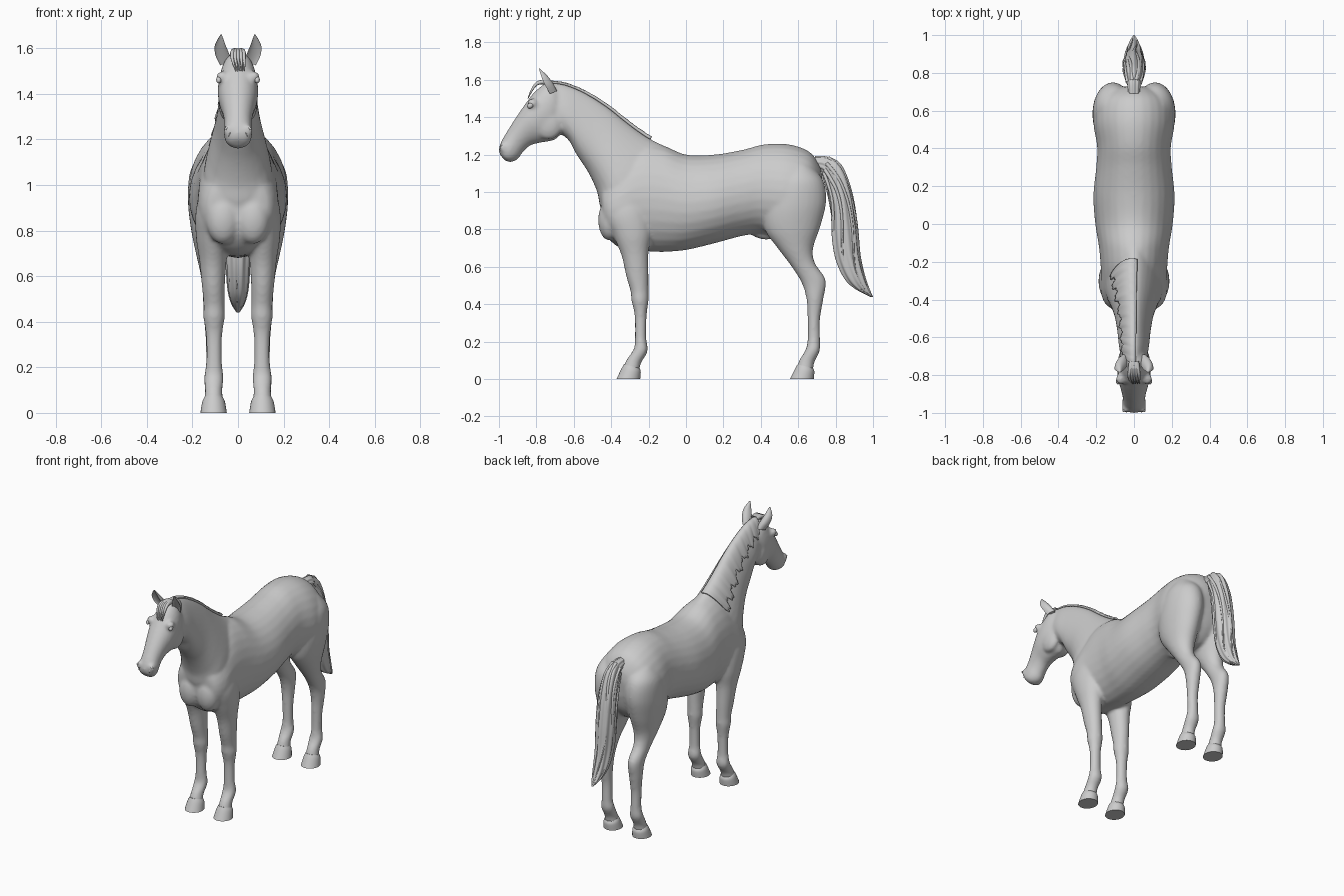
import bpy, bmesh, math
from mathutils import Matrix, Vector

cube = bpy.data.objects.get("Cube")
if cube:
    bpy.data.objects.remove(cube, do_unlink=True)

coat = bpy.data.materials.new("plain_grey")
coat.use_nodes = True
grey = (.6, .6, .6, 1)
coat.diffuse_color = grey
coat.node_tree.nodes["Principled BSDF"].inputs["Base Color"].default_value = grey


def sample(stations, t):
    """Smooth interpolation between the cross-section stations."""
    last = len(stations) - 1
    i = min(int(t), last - 1)
    f = t - i
    quad = [stations[min(max(k, 0), last)] for k in range(i - 1, i + 3)]
    return [b + .5 * f * (c - a + f * (2*a - 5*b + 4*c - d + f * (3*(b - c) + d - a)))
            for a, b, c, d in zip(*quad)]


def section_point(station, angle, taper=0, cup=False, ridge=0, side=1, grow=1):
    """Station = near edge y z, far edge y z, half width, optional centre x."""
    y1, z1, y2, z2, width = station[:5]
    x = station[5] if len(station) > 5 else 0
    along, across = math.cos(angle), math.sin(angle)
    grow *= 1 + ridge * math.cos(9 * angle)
    depth = along * (-.35 if cup and along > 0 else 1) * grow / 2
    return Vector((side * (x + width * across * grow * (1 - taper * along)),
                   (y1 + y2) / 2 + (y1 - y2) * depth,
                   (z1 + z2) / 2 + (z1 - z2) * depth))


def loft(bm, stations, count=28, steps=6, **shape):
    rings = []
    total = (len(stations) - 1) * steps
    for k in range(total + 1):
        station = sample(stations, k / steps)
        rings.append([bm.verts.new(section_point(station, math.tau * j / count, **shape))
                      for j in range(count)])
    for r, s in zip(rings, rings[1:]):
        for j in range(count):
            n = (j + 1) % count
            bm.faces.new((r[j], r[n], s[n], s[j]))
    bm.faces.new(rings[0])
    bm.faces.new(rings[-1])


def ball(bm, centre, size, tilt=0):
    place = (Matrix.Translation(centre) @ Matrix.Rotation(tilt, 4, "X")
             @ Matrix.Diagonal((*size, 1)))
    bmesh.ops.create_uvsphere(bm, u_segments=20, v_segments=12, radius=1, matrix=place)


def finish(name, bm, sharp=60):
    bmesh.ops.recalc_face_normals(bm, faces=bm.faces)
    mesh = bpy.data.meshes.new(name)
    bm.to_mesh(mesh)
    bm.free()
    obj = bpy.data.objects.new(name, mesh)
    bpy.context.collection.objects.link(obj)
    mesh.materials.append(coat)
    bpy.ops.object.select_all(action="DESELECT")
    obj.select_set(True)
    bpy.context.view_layer.objects.active = obj
    bpy.ops.object.shade_smooth_by_angle(angle=math.radians(sharp))
    return obj


def strand(name, points, radius):
    """A lock of hair that tapers towards its end."""
    curve = bpy.data.curves.new(name, "CURVE")
    curve.dimensions = "3D"
    curve.bevel_depth = radius
    curve.bevel_resolution = 2
    curve.resolution_u = 6
    spline = curve.splines.new("NURBS")
    spline.points.add(len(points) - 1)
    spline.use_endpoint_u = True
    spline.order_u = 3
    for k, (point, co) in enumerate(zip(spline.points, points)):
        point.co = (*co, 1)
        point.radius = 1 - .85 * k / (len(points) - 1)
    curve.materials.append(coat)
    bpy.context.collection.objects.link(bpy.data.objects.new(name, curve))


torso = [(-.455, .95, -.45, .84, .07), (-.45, 1.05, -.42, .76, .14),
         (-.38, 1.14, -.35, .70, .175), (-.26, 1.25, -.24, .685, .175),
         (-.13, 1.25, -.12, .68, .185), (0, 1.2, 0, .69, .205),
         (.15, 1.2, .15, .725, .215), (.3, 1.225, .3, .765, .2),
         (.42, 1.255, .4, .775, .195), (.55, 1.255, .52, .75, .215),
         (.66, 1.215, .62, .76, .2), (.715, 1.14, .69, .84, .13),
         (.73, 1.07, .72, .94, .06)]
neck = [(-.1, 1.24, -.36, .8, .15), (-.2, 1.29, -.45, .9, .145),
        (-.3, 1.36, -.475, 1, .125), (-.42, 1.455, -.52, 1.1, .1),
        (-.54, 1.53, -.585, 1.2, .085), (-.65, 1.575, -.63, 1.28, .078),
        (-.74, 1.585, -.7, 1.33, .065)]
head = [(-.68, 1.56, -.655, 1.38, .05), (-.74, 1.585, -.66, 1.33, .075),
        (-.81, 1.535, -.7, 1.28, .088), (-.86, 1.47, -.77, 1.265, .084),
        (-.905, 1.405, -.83, 1.25, .07), (-.95, 1.335, -.87, 1.215, .06),
        (-.985, 1.275, -.9, 1.175, .061), (-1, 1.23, -.935, 1.16, .056),
        (-.995, 1.2, -.965, 1.165, .03)]
fore_leg = [(-.4, 1, -.2, 1.02, .055, .1), (-.43, .88, -.19, .9, .08, .105),
            (-.39, .77, -.185, .78, .075, .11), (-.345, .66, -.2, .68, .06, .11),
            (-.32, .55, -.2, .55, .05, .108), (-.297, .47, -.2, .47, .046, .105),
            (-.292, .42, -.2, .42, .047, .105), (-.275, .34, -.21, .34, .036, .105),
            (-.273, .22, -.212, .22, .035, .105), (-.28, .16, -.205, .15, .043, .106),
            (-.32, .1, -.24, .085, .038, .107), (-.34, .05, -.25, .04, .045, .107)]
hind_leg = [(.55, 1.16, .68, 1.13, .06, .1), (.46, 1.06, .735, 1.06, .1, .11),
            (.41, .92, .75, .95, .108, .112), (.42, .8, .72, .82, .092, .115),
            (.49, .7, .68, .7, .07, .115), (.565, .6, .69, .62, .05, .115),
            (.62, .51, .747, .53, .045, .11), (.645, .42, .735, .43, .041, .11),
            (.65, .32, .717, .32, .034, .108), (.65, .21, .717, .21, .034, .107),
            (.638, .155, .715, .15, .043, .107), (.605, .1, .685, .085, .038, .107),
            (.59, .05, .68, .04, .045, .107)]
hoof = [(-.332, .078, -.25, .06, .04, .107), (-.345, .055, -.242, .04, .05, .107),
        (-.372, 0, -.245, 0, .058, .107)]
tail = [(.69, 1.19, .69, 1.12, .03), (.76, 1.185, .735, 1.1, .035),
        (.83, 1.14, .76, 1, .05), (.885, 1, .775, .9, .058),
        (.915, .82, .78, .76, .058), (.93, .66, .8, .64, .052),
        (.955, .55, .845, .54, .045), (.98, .48, .9, .485, .03),
        (1, .44, .985, .44, .006)]
ear = [(-.765, 1.51, -.69, 1.54, .026, .052), (-.795, 1.56, -.71, 1.58, .031, .068),
       (-.805, 1.61, -.74, 1.62, .023, .078), (-.79, 1.66, -.782, 1.66, .003, .074)]

# Body: overlapping trunk, neck, head and legs fused into one skin
bm = bmesh.new()
loft(bm, torso, taper=.06)
loft(bm, neck, taper=.3)
loft(bm, head, taper=-.1)
ball(bm, (0, .4, .78), (.035, .07, .03), -.3)
for side in (-1, 1):
    loft(bm, fore_leg, side=side)
    loft(bm, hind_leg, side=side)
    ball(bm, (side * .065, -.41, .85), (.075, .06, .11))
    ball(bm, (side * .05, -.735, 1.365), (.036, .075, .085))
    ball(bm, (side * .07, -.82, 1.475), (.026, .03, .025))
    ball(bm, (side * .043, -.975, 1.235), (.022, .022, .032), .5)
body = finish("body", bm)
skin = body.modifiers.new("fuse", "REMESH")
skin.mode = "VOXEL"
skin.voxel_size = .01
skin.use_smooth_shade = True
relax = body.modifiers.new("relax", "SMOOTH")
relax.factor = .5
relax.iterations = 7

# Hooves, ears, eyes and nostril rims
for side, label in ((1, "left"), (-1, "right")):
    for prefix, shift in (("front", 0), ("hind", .928)):
        bm = bmesh.new()
        loft(bm, [(s[0] + shift, s[1], s[2] + shift, *s[3:]) for s in hoof], side=side)
        finish(f"{prefix}_hoof_{label}", bm, 50)
    bm = bmesh.new()
    loft(bm, ear, side=side, cup=True)
    finish(f"ear_{label}", bm)
    bm = bmesh.new()
    ball(bm, (side * .084, -.832, 1.462), (.012, .018, .014), .6)
    finish(f"eye_{label}", bm)
    rim = [(side * (.045 + .012 * math.cos(a)), -.992 + .006 * math.sin(a),
            1.235 + .022 * math.sin(a)) for a in (.4, 1.4, 2.4, 3.4, 4.4)]
    strand(f"nostril_rim_{label}", rim, .007)

# Tail: ridged hair mass with loose locks over it
bm = bmesh.new()
loft(bm, tail, count=72, ridge=.06)
finish("tail", bm)
for k in range(8):
    angle = math.tau * k / 8 + .3
    path = [section_point(sample(tail, 1 + j * (.75 + .02 * (k % 4))),
                          angle + .25 * math.sin(j + k), grow=.97) for j in range(9)]
    strand(f"tail_lock_{k}", path, .011)

# Mane: rippled sheet hanging over the right side of the neck
bm = bmesh.new()
columns, rows = 80, 14
grid = []
for c in range(columns + 1):
    station = sample(neck, .9 + 4.9 * c / columns)
    reach = 1.25 + .12 * math.sin(c * .55) + .06 * math.sin(c * 1.7)
    grid.append([])
    for r in range(rows + 1):
        v = r / rows
        swell = 1.015 + .05 * math.sin(math.pi * v) + .012 * v * math.sin(c * .9 + 3 * v)
        grid[-1].append(bm.verts.new(section_point(station, .15 - reach * v,
                                                   taper=.3, grow=swell)))
for p, q in zip(grid, grid[1:]):
    for r in range(rows):
        bm.faces.new((p[r], q[r], q[r + 1], p[r + 1]))
mane = finish("mane", bm)
thick = mane.modifiers.new("thickness", "SOLIDIFY")
thick.thickness = .012
thick.offset = 0

# Forelock between the ears
for k in range(-2, 3):
    strand(f"forelock_{k + 2}", [(k * .006, -.73, 1.585), (k * .012, -.785, 1.595),
                                 (k * .014, -.825, 1.55), (k * .009 + .01, -.845, 1.5)], .015)
